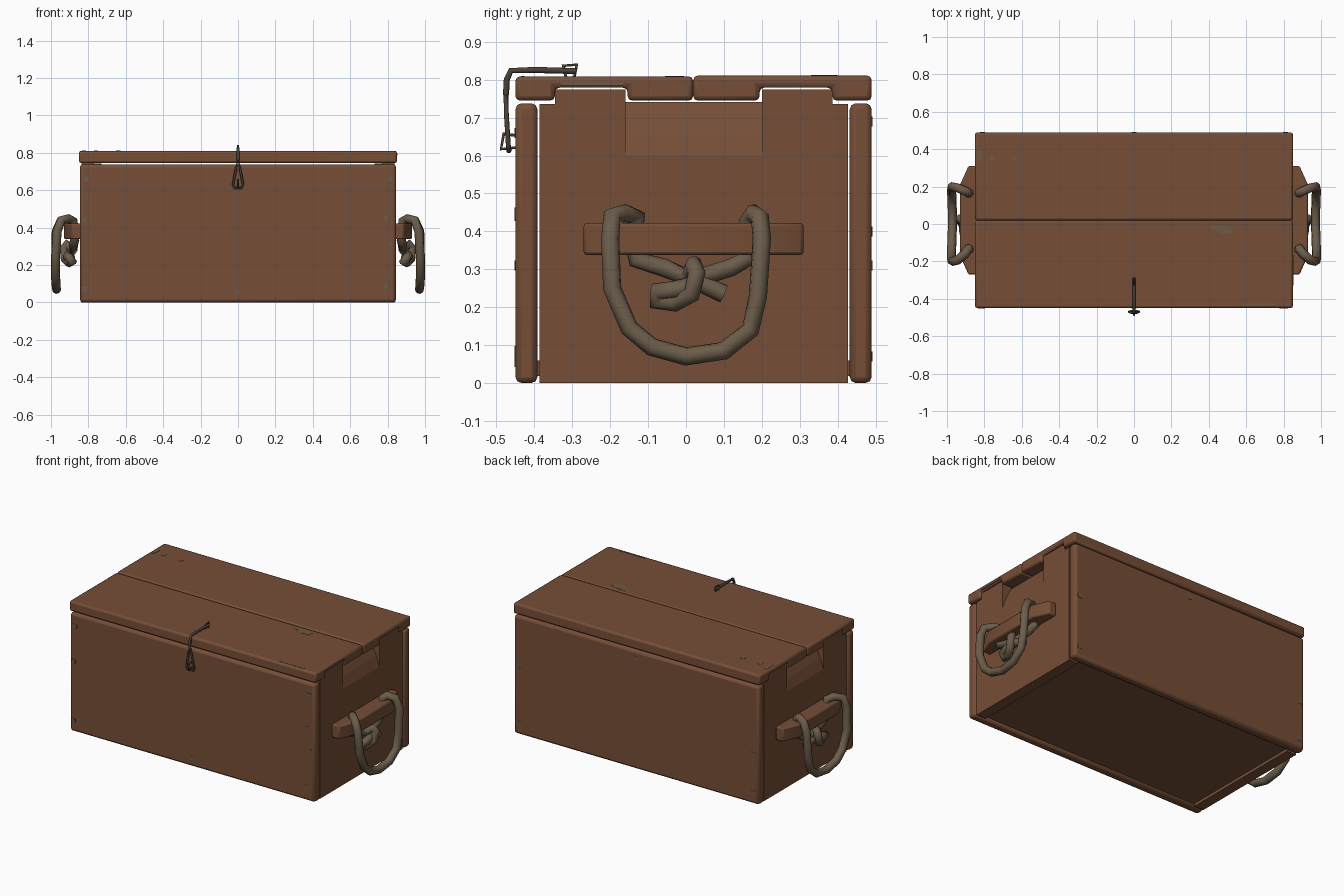
import bpy, bmesh, math
from mathutils import Vector


def material(name, rgb):
    m = bpy.data.materials.new(name)
    m.diffuse_color = (*rgb, 1)
    return m


WOOD = material("brown wood", (0.180, 0.077, 0.038))
ROPE = material("grey rope", (0.150, 0.110, 0.070))
METAL = material("dark wire", (0.070, 0.053, 0.038))
WORN = material("worn patch", (0.150, 0.100, 0.058))


def prism(name, pts, axis, lo, hi, mat=WOOD, bevel=0.0, segs=2):
    """Extrude a 2D outline along an axis: x takes (y,z), y takes (x,z), z takes (x,y)."""
    def place(p, t):
        c = list(p)
        c.insert("xyz".index(axis), t)
        return c
    bm = bmesh.new()
    a = [bm.verts.new(place(p, lo)) for p in pts]
    b = [bm.verts.new(place(p, hi)) for p in pts]
    n = len(pts)
    bm.faces.new(a)
    bm.faces.new(b)
    for i in range(n):
        bm.faces.new((a[i], a[(i + 1) % n], b[(i + 1) % n], b[i]))
    bmesh.ops.recalc_face_normals(bm, faces=bm.faces)
    me = bpy.data.meshes.new(name)
    bm.to_mesh(me)
    bm.free()
    me.materials.append(mat)
    ob = bpy.data.objects.new(name, me)
    bpy.context.collection.objects.link(ob)
    if bevel:
        mod = ob.modifiers.new("bevel", 'BEVEL')
        mod.width, mod.segments, mod.limit_method = bevel, segs, 'ANGLE'
        bpy.ops.object.select_all(action='DESELECT')
        ob.select_set(True)
        bpy.context.view_layer.objects.active = ob
        bpy.ops.object.shade_smooth_by_angle(angle=math.radians(40))
    return ob


def rect(a0, a1, b0, b1):
    return [(a0, b0), (a1, b0), (a1, b1), (a0, b1)]


def tube(name, pts, radius, mat, closed=False):
    cu = bpy.data.curves.new(name, 'CURVE')
    cu.dimensions = '3D'
    cu.bevel_depth, cu.bevel_resolution, cu.use_fill_caps = radius, 2, True
    sp = cu.splines.new('POLY')
    sp.points.add(len(pts) - 1)
    for p, c in zip(sp.points, pts):
        p.co = (*c, 1)
    sp.use_cyclic_u = closed
    sp.use_smooth = True
    cu.materials.append(mat)
    ob = bpy.data.objects.new(name, cu)
    bpy.context.collection.objects.link(ob)
    return ob


# Front, back and bottom boards
prism("front_board", rect(-0.45, -0.392, 0, 0.738), 'x', -0.845, 0.845, bevel=0.016)
prism("back_board", rect(0.432, 0.49, 0, 0.738), 'x', -0.845, 0.845, bevel=0.016)
prism("bottom_board", rect(-0.80, 0.80, -0.392, 0.432), 'z', 0.018, 0.06)

# Lid planks, grooved underneath for the side tabs
prism("lid_front_plank", [(-0.45, 0.745), (-0.346, 0.745), (-0.346, 0.779), (-0.154, 0.779),
      (-0.154, 0.745), (0.019, 0.745), (0.019, 0.809), (-0.45, 0.809)], 'x', -0.85, 0.85, bevel=0.012)
prism("lid_back_plank", [(0.019, 0.745), (0.194, 0.745), (0.194, 0.779), (0.386, 0.779),
      (0.386, 0.745), (0.49, 0.745), (0.49, 0.811), (0.019, 0.811)], 'x', -0.85, 0.85, bevel=0.012)

# Rope path on the right: knot, behind the bar, hanging loop, back to the knot
ROPE_PATH = [
    (.895, .10, .235), (.90, .04, .262), (.912, -.03, .245), (.905, -.075, .242), (.885, -.078, .215),
    (.90, -.03, .212), (.925, .015, .235), (.93, .028, .29), (.915, .02, .312), (.88, .0, .28),
    (.88, -.06, .305), (.875, -.13, .325), (.875, -.14, .38), (.882, -.13, .438), (.905, -.16, .448),
    (.945, -.195, .44), (.967, -.20, .38), (.975, -.195, .25), (.975, -.15, .145), (.974, -.09, .095),
    (.970, 0, .070), (.972, .10, .085), (.975, .17, .14), (.975, .19, .23), (.972, .20, .38),
    (.948, .195, .436), (.905, .178, .448), (.882, .165, .43), (.872, .165, .33), (.88, .12, .305),
    (.89, .05, .283), (.90, .01, .29)]

for s, side in ((1, "right"), (-1, "left")):
    # End panel with two raised tabs
    prism(f"{side}_end_panel", [(-.387, 0), (.427, 0), (.427, .736), (.386, .736), (.386, .774),
          (.2, .774), (.2, .60), (-.16, .60), (-.16, .774), (-.346, .774), (-.346, .736),
          (-.387, .736)], 'x', s * 0.77, s * 0.836)
    # Sloping finger recess between the tabs
    prism(f"{side}_finger_recess", [(s * .73, .60), (s * .836, .60), (s * .815, .66), (s * .775, .742),
          (s * .73, .742)], 'y', -0.16, 0.2)
    # Handle bar with tapered ends
    prism(f"{side}_handle_bar", [(s * .835, -.27), (s * .885, -.27), (s * .93, -.17), (s * .93, .21),
          (s * .885, .31), (s * .835, .31)], 'z', 0.338, 0.422, bevel=0.008)
    # Knotted rope handle
    tube(f"{side}_rope_handle", [(s * x, y, z) for x, y, z in ROPE_PATH], 0.0245, ROPE)

# Wire hook on the lid, with a narrow eye hanging over the front staple
tube("hook_arm", [(0, -.29, .823), (0, -.40, .826), (0, -.462, .824), (0, -.473, .80), (0, -.475, .76)],
     0.008, METAL)
tube("hook_eye", [(0, -.475, .77), (-.012, -.474, .71), (-.027, -.469, .63), (-.018, -.467, .612),
     (.018, -.467, .612), (.027, -.469, .63), (.012, -.474, .71)], 0.0065, METAL, True)
tube("lid_staple", [(0, -.315, .80), (0, -.324, .837), (0, -.288, .840), (0, -.296, .80)], 0.005, METAL, True)
tube("front_staple", [(0, -.44, .622), (0, -.488, .617), (0, -.481, .657), (0, -.44, .652)], 0.005, METAL, True)

# Nail heads on the front and back
for x, z in ((-.81, .66), (-.82, .44), (-.82, .07), (.81, .66), (.79, .45), (.81, .31), (.79, .085), (0, .055)):
    prism("front_nail", rect(x - .013, x + .013, z - .013, z + .013), 'y', -0.452, -0.445, WORN)
for x, z in ((0, .69), (-.81, .31), (-.81, .07), (.81, .40), (.81, .07)):
    prism("back_nail", rect(x - .013, x + .013, z - .013, z + .013), 'y', 0.485, 0.492, WORN)

# Worn patches on the lid
prism("lid_patch_middle", [(.40, -.02), (.42, -.005), (.50, -.012), (.53, -.025), (.52, -.05), (.47, -.055),
      (.44, -.035)], 'z', 0.804, 0.8105, WORN)
prism("lid_patch_corner", [(-.835, .33), (-.815, .34), (-.812, .39), (-.835, .40)], 'z', 0.806, 0.8125, WORN)
for x, y in ((-.76, .355), (-.64, .35)):
    prism("lid_patch_small", rect(x - .011, x + .011, y - .014, y + .012), 'z', 0.806, 0.8125, WORN)
prism("lid_patch_front", rect(.58, .76, -.436, -.426), 'z', 0.804, 0.8105, WORN)
prism("lid_patch_end", rect(-.33, -.165, .785, .796), 'x', 0.845, 0.852, WORN)
